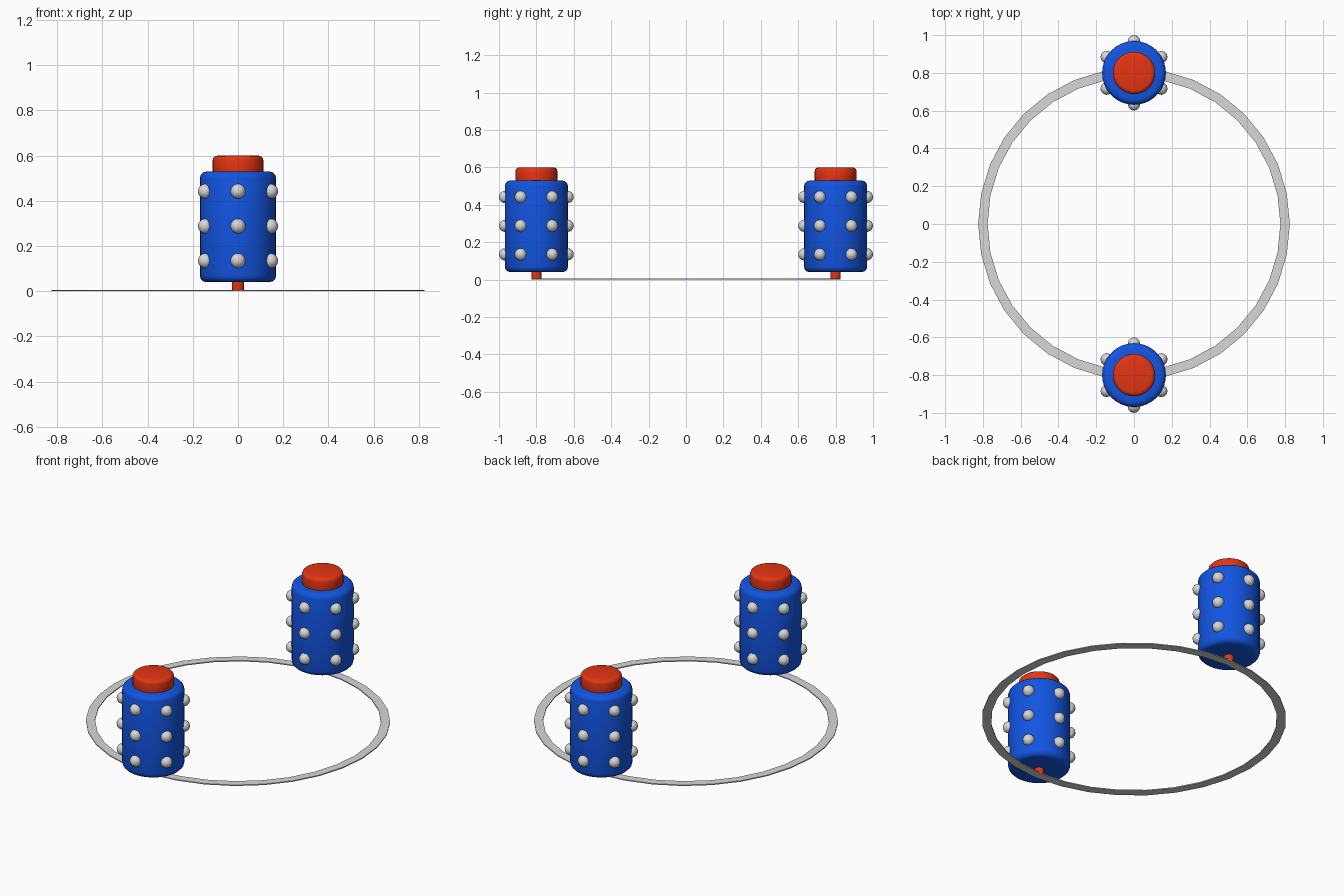
import bpy, bmesh, math
from mathutils import Matrix

if "Cube" in bpy.data.objects:
    bpy.data.objects.remove(bpy.data.objects["Cube"])


def material(name, rgb):
    m = bpy.data.materials.new(name)
    m.diffuse_color = (*rgb, 1)
    m.use_nodes = True
    m.node_tree.nodes["Principled BSDF"].inputs["Base Color"].default_value = m.diffuse_color
    return m


BLUE = material("blue", (0.006, 0.09, 0.76))
RED = material("red", (0.78, 0.035, 0.006))
GREY = material("light grey", (0.68, 0.68, 0.68))


def finish(bm, name, mat, angle=50):
    bmesh.ops.recalc_face_normals(bm, faces=bm.faces)
    mesh = bpy.data.meshes.new(name)
    bm.to_mesh(mesh)
    bm.free()
    mesh.materials.append(mat)
    ob = bpy.data.objects.new(name, mesh)
    bpy.context.collection.objects.link(ob)
    bpy.ops.object.select_all(action='DESELECT')
    ob.select_set(True)
    bpy.context.view_layer.objects.active = ob
    bpy.ops.object.shade_smooth_by_angle(angle=math.radians(angle))
    return ob


def cylinder(name, mat, y, radius, z0, z1, segments=32, bevel=0):
    bm = bmesh.new()
    bmesh.ops.create_cone(bm, cap_ends=True, segments=segments,
                          radius1=radius, radius2=radius, depth=z1 - z0,
                          matrix=Matrix.Translation((0, y, (z0 + z1) / 2)))
    if bevel:
        rims = [e for e in bm.edges if abs(e.verts[0].co.z - e.verts[1].co.z) < 1e-5]
        bmesh.ops.bevel(bm, geom=rims, offset=bevel, segments=3,
                        profile=0.5, affect='EDGES')
    return finish(bm, name, mat)


# Flat ring on the ground joining the two barrels
bm = bmesh.new()
loops = []
for r, z in ((0.775, 0), (0.825, 0), (0.825, 0.006), (0.775, 0.006)):
    loops.append([bm.verts.new((r * math.cos(a), r * math.sin(a), z))
                  for a in (math.tau * i / 32 for i in range(32))])
for k in range(4):
    a, b = loops[k], loops[(k + 1) % 4]
    for i in range(32):
        j = (i + 1) % 32
        bm.faces.new((a[i], a[j], b[j], b[i]))
finish(bm, "ground_ring", GREY, 30)

for side, y in (("front", -0.8), ("back", 0.8)):
    # Barrel with rounded rims, pin below and cap above
    cylinder(side + "_barrel", BLUE, y, 0.169, 0.04, 0.53, bevel=0.03)
    cylinder(side + "_pin", RED, y, 0.027, 0.003, 0.06, segments=16)
    cylinder(side + "_cap", RED, y, 0.112, 0.51, 0.6, bevel=0.02)

    # Three rows of six round studs
    bm = bmesh.new()
    for z in (0.135, 0.288, 0.442):
        for i in range(6):
            a = math.radians(30 + 60 * i)
            place = Matrix.Translation((0.167 * math.cos(a), y + 0.167 * math.sin(a), z))
            bmesh.ops.create_uvsphere(bm, u_segments=12, v_segments=8, radius=0.033,
                                      matrix=place @ Matrix.Rotation(a, 4, 'Z'))
    finish(bm, side + "_studs", GREY)
